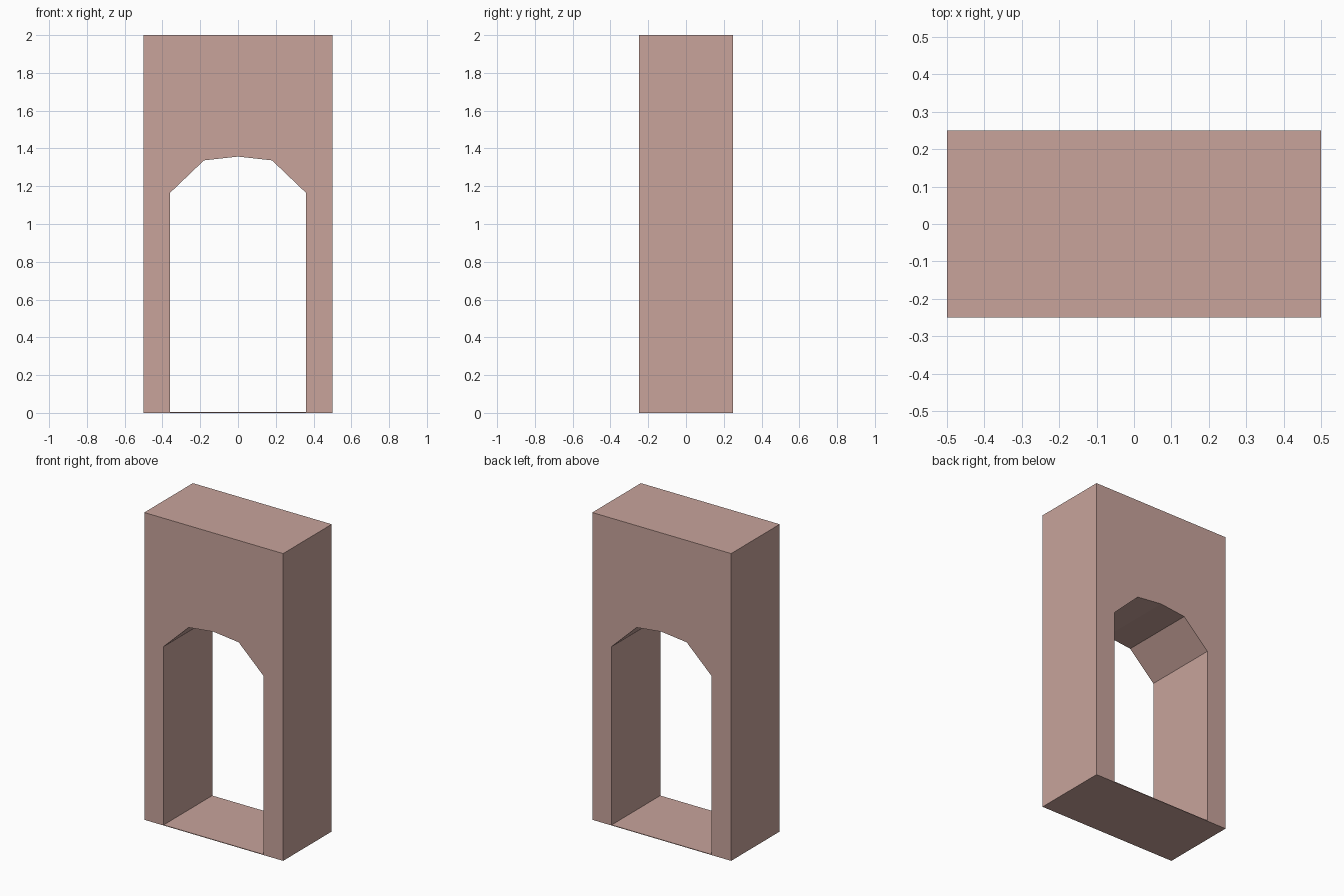
import bpy, bmesh
from mathutils import Vector

if "Cube" in bpy.data.objects:
    bpy.data.objects.remove(bpy.data.objects["Cube"])

DEPTH = 0.5
SILL = 0.004

# Front profiles: outer slab and the faceted arch opening above a thin sill
outer = [(-0.5, 0), (0.5, 0), (0.5, 2), (-0.5, 2)]
right_half = [(0.36, SILL), (0.36, 1.165), (0.18, 1.337)]
opening = right_half + [(0, 1.357)] + [(-x, z) for x, z in reversed(right_half)]

bm = bmesh.new()


def add_loop(points):
    verts = [bm.verts.new((x, -DEPTH / 2, z)) for x, z in points]
    return [bm.edges.new((v, verts[(i + 1) % len(verts)])) for i, v in enumerate(verts)]


# Fill between the two loops, then extrude through the wall thickness
edges = add_loop(outer) + add_loop(opening)
bmesh.ops.triangle_fill(bm, edges=edges, use_beauty=True, normal=Vector((0, -1, 0)))
front = bm.faces[:]
ext = bmesh.ops.extrude_face_region(bm, geom=front, use_keep_orig=True)
back_verts = [g for g in ext["geom"] if isinstance(g, bmesh.types.BMVert)]
bmesh.ops.translate(bm, verts=back_verts, vec=(0, DEPTH, 0))
bmesh.ops.recalc_face_normals(bm, faces=bm.faces[:])

mesh = bpy.data.meshes.new("arched_doorway_wall")
bm.to_mesh(mesh)
bm.free()
wall = bpy.data.objects.new("arched_doorway_wall", mesh)
bpy.context.collection.objects.link(wall)

# Dusty pink stone
mat = bpy.data.materials.new("pink_stone")
mat.diffuse_color = (0.58, 0.37, 0.33, 1)
mat.use_nodes = True
mat.node_tree.nodes["Principled BSDF"].inputs["Base Color"].default_value = mat.diffuse_color
mesh.materials.append(mat)
